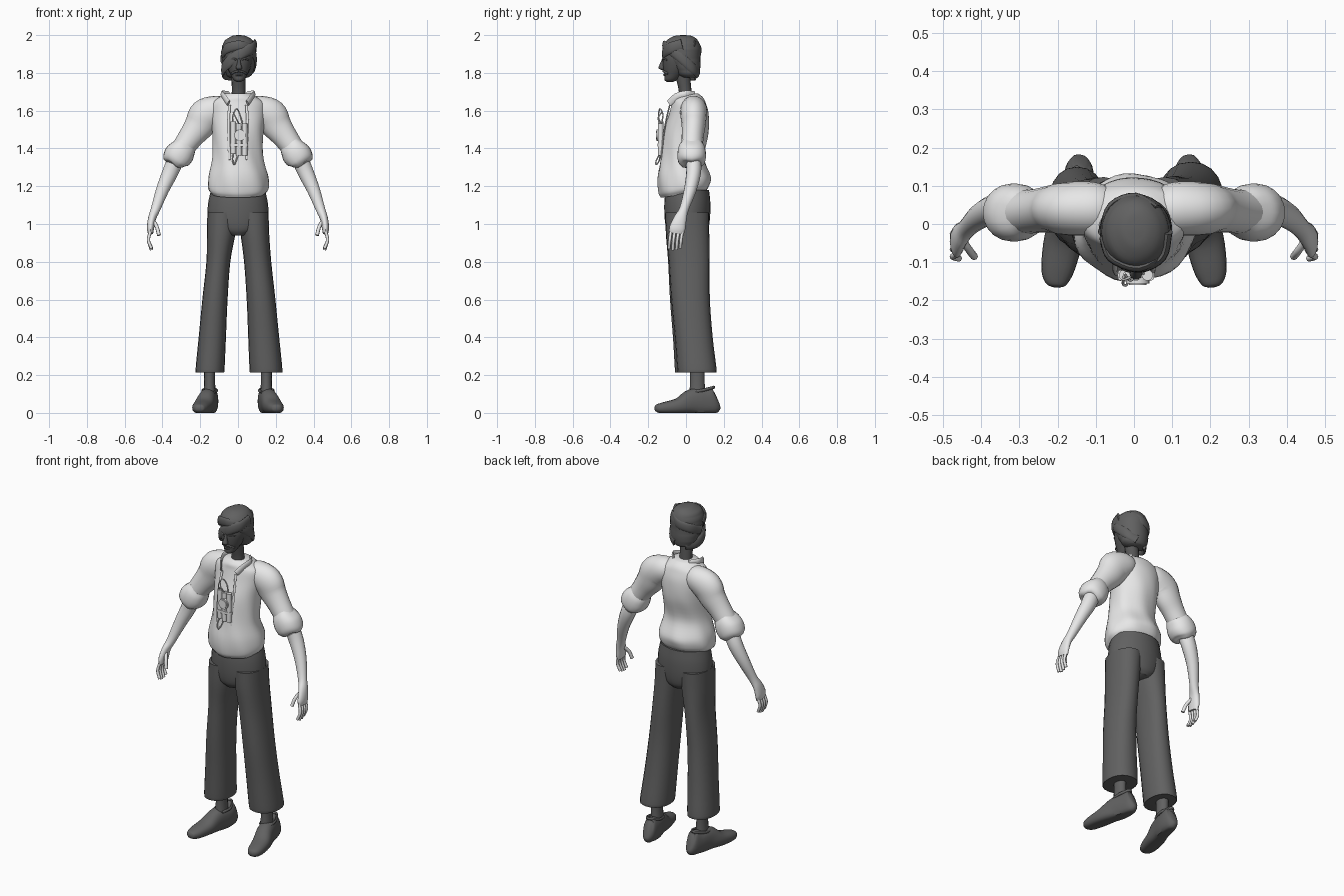
import bpy, bmesh, math
from mathutils import Vector

if "Cube" in bpy.data.objects:
    bpy.data.objects.remove(bpy.data.objects["Cube"], do_unlink=True)

CM = 0.01
X, Y, Z = Vector((1, 0, 0)), Vector((0, 1, 0)), Vector((0, 0, 1))


def material(name, grey):
    mat = bpy.data.materials.new(name)
    mat.use_nodes = True
    colour = (grey, grey, grey, 1)
    mat.diffuse_color = colour
    mat.node_tree.nodes["Principled BSDF"].inputs["Base Color"].default_value = colour
    return mat


light = material("light cloth", 0.8)
dark = material("dark cloth", 0.12)
face_tone = material("dark skin", 0.095)


def finish(name, bm, mat):
    bmesh.ops.recalc_face_normals(bm, faces=bm.faces)
    mesh = bpy.data.meshes.new(name)
    bm.to_mesh(mesh)
    bm.free()
    mesh.materials.append(mat)
    obj = bpy.data.objects.new(name, mesh)
    bpy.context.collection.objects.link(obj)
    bpy.ops.object.select_all(action="DESELECT")
    obj.select_set(True)
    bpy.context.view_layer.objects.active = obj
    bpy.ops.object.shade_smooth_by_angle(angle=math.radians(50))
    return obj


def smooth_stations(stations, steps):
    """Catmull-Rom interpolation through every station."""
    pts = [Vector(s) for s in stations]
    pts = [2 * pts[0] - pts[1]] + pts + [2 * pts[-1] - pts[-2]]
    out = []
    for a, b, c, d in zip(pts, pts[1:], pts[2:], pts[3:]):
        for k in range(steps):
            t = k / steps
            out.append(b + (c - a) * (t / 2) + (2 * a - 5 * b + 4 * c - d) * (t * t / 2)
                       + (3 * b - a - 3 * c + d) * (t ** 3 / 2))
    return out + [pts[-2]]


def loft(name, stations, mat, ref=None, sides=20, steps=4, side=1, shape=None, power=1):
    """Skin ellipses (x, y, z, radius u, radius v); level rings unless ref gives the u axis."""
    rows = smooth_stations(stations, steps)
    centres = [Vector(r[:3]) for r in rows]
    bm = bmesh.new()
    rings = []
    for i, (row, centre) in enumerate(zip(rows, centres)):
        u, v = X, Y
        if ref:
            tangent = (centres[min(i + 1, len(rows) - 1)] - centres[max(i - 1, 0)]).normalized()
            u = (ref - tangent * ref.dot(tangent)).normalized()
            v = tangent.cross(u)
        ring = []
        for k in range(sides):
            a = math.tau * k / sides
            c, s = math.cos(a), math.sin(a)
            p = centre + u * (row[3] * math.copysign(abs(c) ** power, c))
            p += v * (row[4] * math.copysign(abs(s) ** power, s))
            if shape:
                p = shape(p, a)
            p.x *= side
            ring.append(bm.verts.new(p * CM))
        rings.append(ring)
    for lo, hi in zip(rings, rings[1:]):
        for k in range(sides):
            j = (k + 1) % sides
            bm.faces.new((lo[k], lo[j], hi[j], hi[k]))
    bm.faces.new(rings[0])
    bm.faces.new(rings[-1])
    return finish(name, bm, mat)


def tube(name, points, width, mat, thick=None, ref=Z, side=1, sides=8):
    return loft(name, [(*p, width, thick or width) for p in points], mat, ref, sides, side=side)


# Shirt: hem dips at the front, soft folds around the body
def shirt_folds(p, a):
    fade = max(0, min(1, (160 - p.z) / 20))
    grow = 1 + 0.02 * fade * math.sin(7 * a + p.z / 6)
    tilt = 0.16 * p.y * max(0, min(1, (126 - p.z) / 8))
    return Vector((p.x * grow, p.y * grow, p.z + tilt))


loft("shirt", [(0, -1, 116, 14, 12), (0, -1, 119, 16, 13.5), (0, -1, 125, 15.8, 14),
               (0, -2, 135, 13.5, 11.5), (0, 0, 148, 13.5, 12), (0, 1.5, 158, 14.5, 10.5),
               (0, 1.5, 164, 14, 9), (0, 1, 167, 10, 8), (0, 0.5, 169, 7, 6)],
     light, sides=40, steps=5, shape=shirt_folds)

# Collar flaps and button strip
for s, label in ((1, "left"), (-1, "right")):
    tube(label + "_collar", [(5, 4.5, 168.5), (8.5, 0, 168.8), (7.5, -5, 167.5), (5, -9, 164)],
         1.8, light, 0.6, side=s)
    tube(label + "_placket", [(4.5, -8.6, 163), (5, -10.5, 155), (5, -12, 146), (4.5, -13.2, 134)],
         0.7, light, 0.4, ref=X, side=s)

# Trousers
loft("trouser_seat", [(0, 0.7, 94, 6, 9), (0, 0.7, 97, 13, 11), (0, 0.7, 103, 16, 12),
                      (0, 0.7, 111, 15.8, 12.2), (0, 0.7, 118, 14.3, 11.5)], dark, sides=28)

for s, label, w, back in ((1, "left", 1, 0.8), (-1, "right", 0.88, -0.5)):
    # Trouser leg, ankle and shoe
    leg = [(8, 0.7, 106, 8.2, 11.6), (8.9, 0.8, 95, 7.6, 11.4), (10.4, 1.5, 80, 7.2, 10.8),
           (12.2, 2, 60, 7.6, 10.2), (13.6, 3.5, 40, 8.2, 10), (14.8, 5, 23, 8.7, 10.4),
           (14.8, 5, 21.5, 8.2, 10)]
    loft(label + "_trouser_leg",
         [(x, y + back * (106 - z) / 84, z, r * (w if z < 90 else 1), q) for x, y, z, r, q in leg],
         dark, side=s, power=0.9)
    loft(label + "_ankle", [(15, 6, 8, 3.4, 4.5), (15, 6, 16, 2.9, 4), (15, 6, 24, 3, 4)],
         dark, side=s, sides=14)

    def flat_sole(p, a):
        return Vector((p.x, p.y, max(p.z, 0)))

    loft(label + "_shoe", [(14, 16.4, 7.5, 1.5, 4), (14.2, 15, 7, 3.4, 7), (14.8, 10, 6, 4.4, 7),
                           (16.4, 3, 5.8, 4.7, 6.8), (18.4, -4, 3.6, 5.1, 4.3),
                           (20, -12, 2.6, 4.3, 3), (20.4, -15.6, 2.5, 2.8, 2), (20.5, -16.6, 2.5, 1, 0.8)],
         dark, ref=X, side=s, shape=flat_sole, power=0.85)
    tube(label + "_shoe_rim", [(18.6, 3, 11), (18.6, 9, 12), (15, 14.8, 13.6), (11.2, 9, 12),
                               (12.6, 3, 11)], 0.8, dark, 0.6, side=s)

    # Sleeve with rolled cuff
    loft(label + "_sleeve", [(7, 3.5, 161, 6, 6), (11, 4, 160.5, 7, 7.6), (17, 4, 157.5, 7, 9),
                             (20.5, 4, 152, 6.3, 8), (25, 3.5, 146, 5.8, 6.6), (30, 3, 139, 5.8, 5.8)],
         light, ref=Y, side=s)
    loft(label + "_cuff", [(27.5, 3, 142.5, 5.5, 5.8), (29, 3, 140, 7, 7), (31, 3, 137, 7.6, 8),
                           (33, 3, 134, 7.3, 7.4), (34, 3, 132, 5.8, 5.6), (34.2, 3, 131.6, 4, 4)],
         light, ref=Y, side=s, shape=lambda p, a: p + Z * 0.6 * math.sin(3 * a))

    # Forearm, palm, thumb and fingers
    loft(label + "_forearm", [(33, 4, 134, 4, 4.4), (36, 4, 127, 3.9, 4.2), (40, 2.2, 118, 3.3, 3.4),
                              (43.6, -1, 108, 2.5, 2.5), (45.5, -3, 103, 3.4, 2.1),
                              (46.3, -4.5, 98, 4.2, 1.9), (46.3, -5, 95, 3.9, 1.4)],
         light, ref=Y, side=s, sides=16)
    tube(label + "_thumb", [(45, -4, 102), (43, -7, 98.5), (41.8, -8.5, 94)], 1, light, ref=Y, side=s)
    for i in range(4):
        y = -8 + 2 * i
        tip = 86 + 0.8 * abs(i - 1.3)
        tube(f"{label}_finger_{i}", [(46.4, y, 96), (47.4, y - 0.6, 91.5), (45.8, y - 1, tip)],
             0.85, light, ref=Y, side=s)

# Neck, face, nose, ears and moustache
loft("neck", [(0.3, 0, 162, 4.2, 4.2), (0.3, -0.4, 170, 3.6, 3.4), (0.3, -2, 180, 3.8, 4)],
     face_tone, sides=16)
loft("face", [(0.5, -8.4, 175.3, 1.2, 1.8), (0.5, -8, 176.3, 2.8, 3.4), (0.5, -6.6, 179, 4.4, 4.8),
              (0.5, -5, 183, 6.2, 7.2), (0.5, -4, 188, 7.4, 8.4), (0.5, -3, 194, 7, 8)], face_tone)
loft("nose", [(0.5, -11.6, 188, 0.7, 0.8), (0.5, -12.4, 185, 1, 1.4), (0.5, -13, 182.6, 1.7, 1.6),
              (0.5, -12, 181.5, 1, 1)], face_tone, sides=10)
for s in (1, -1):
    tube("brow", [(0.5 + s * 1.4, -12.3, 187), (0.5 + s * 3, -11.8, 187.5), (0.5 + s * 5, -10, 186.8)],
         0.5, face_tone)
    tube("moustache", [(0.5, -12, 181), (0.5 + s * 2, -11.4, 180.6), (0.5 + s * 3.8, -9.6, 179.6)],
         0.6, face_tone)
tube("lips", [(-1.2, -10.8, 178.8), (0.5, -11.6, 178.9), (2.2, -10.8, 178.8)], 0.5, face_tone)

# Wrapped headscarf: crown plus overlapping bands
loft("headscarf_crown", [(0.5, 1.8, 177.6, 5, 4), (0.5, 1.2, 179, 6.8, 5.6), (0.5, 0.2, 183, 8.2, 7.4),
                         (0.5, -1.4, 188, 9, 9), (0.5, -2, 193, 9.1, 9.8), (0.5, -2, 197, 7.5, 8.4),
                         (0.5, -1.5, 199.4, 4, 5), (0.5, -1.5, 200, 1, 1)],
     dark, sides=28, shape=lambda p, a: p + X * 0.15 * math.sin(p.z * 2))
tube("scarf_front_band", [(9, -2, 195), (7.5, -8.5, 193), (2, -11.6, 190.5), (-4, -10, 186.5),
                          (-7.6, -5.5, 182.5), (-7, 0, 179.5), (-3, 5, 179)], 3, dark, 1.1, sides=12)
tube("scarf_cross_band", [(-8, -4, 190), (-6, -9, 193), (1, -11.6, 194.5), (7, -8, 192),
                          (9, -2, 187.5), (7.5, 3.5, 182.5), (3, 6.4, 179.5)], 2.6, dark, 1, sides=12)
tube("scarf_back_band", [(-8.6, -2, 187), (-6, 5, 190), (0.5, 7.4, 192), (6.5, 4, 195)],
     2.6, dark, 0.8, sides=12)

# Chest bundle: three sticks, strap, round dial and loose wires
for i in range(3):
    x = -2.5 + 3 * i
    low = 136.3 + (i == 0)
    loft(f"bundle_stick_{i}", [(x, -13.4, low, 1.45, 1.45), (x, -13.4, low + 17, 1.45, 1.45)],
         light, sides=14, steps=1)
loft("bundle_strap", [(0.5, -13.4, 141, 4.8, 1.7), (0.5, -13.4, 142.5, 4.8, 1.7)],
     light, steps=1, power=0.5)
loft("bundle_dial", [(1, -14, 147, 3, 3), (1, -15.6, 147, 3, 3)], light, ref=X, sides=24, steps=1)
loft("bundle_dial_face", [(1, -15.6, 147, 2.3, 2.3), (1, -15.9, 147, 2.3, 2.3)],
     light, ref=X, sides=24, steps=1)
tube("upper_wire", [(-2.5, -13.4, 153), (-2.8, -14.6, 157), (-0.8, -13.8, 161), (1, -12.2, 158),
                    (2.5, -13, 153)], 0.35, light, ref=X)
tube("short_wire", [(0.5, -13.4, 153), (-1, -14.8, 156), (-2.5, -13, 159)], 0.35, light, ref=X)
tube("lower_wire", [(-2.5, -13.4, 138), (-2.9, -15.6, 134), (-2, -16, 131.5), (-1.2, -14.4, 133),
                    (0.5, -13.4, 138)], 0.35, light, ref=X)
